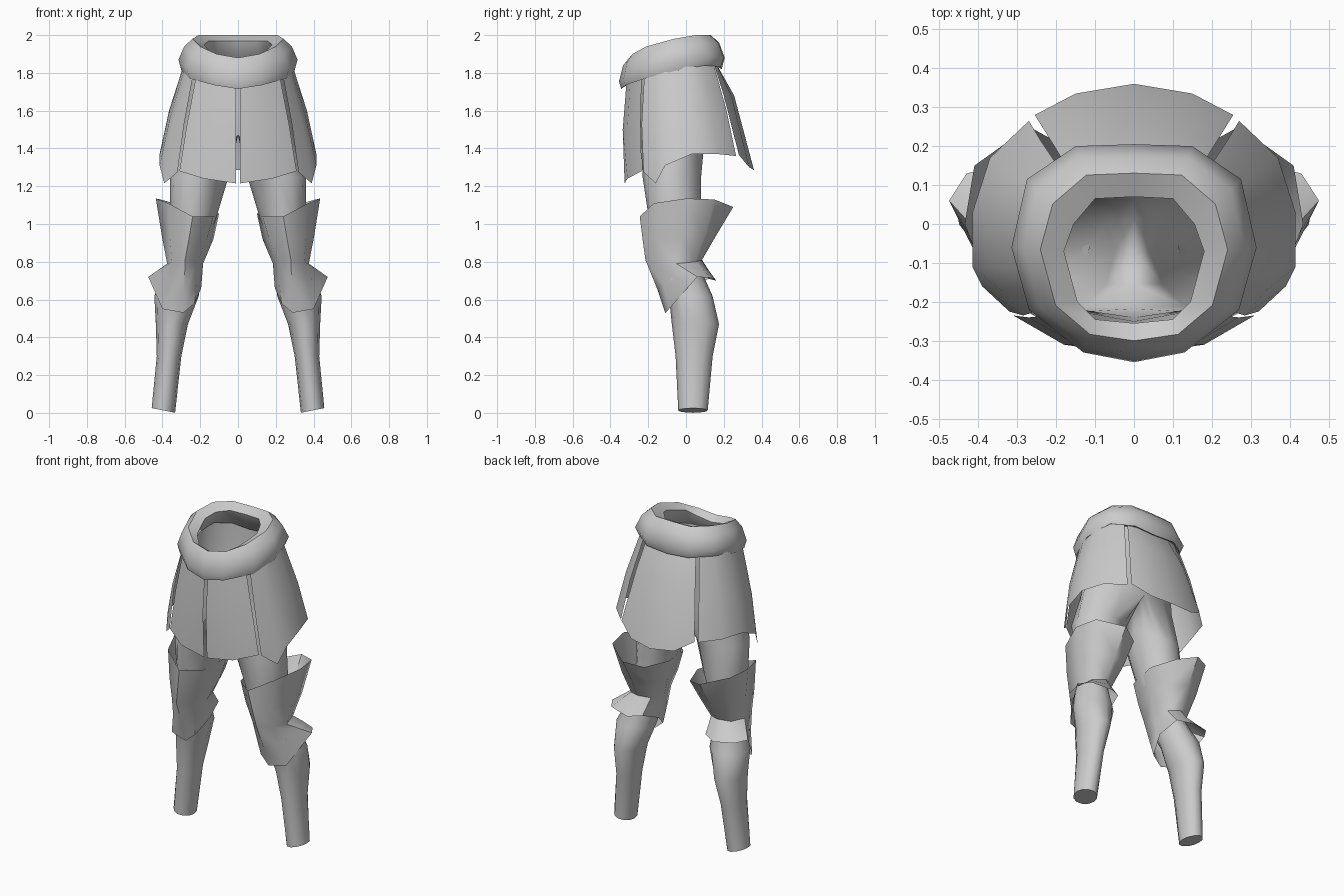
import bpy, bmesh, math

grey = bpy.data.materials.new("plain_grey")
grey.diffuse_color = (0.6, 0.6, 0.6, 1)


def loft(name, rows, closed=True, cap_end=False, loop_rows=False, mirror=True):
    """Skin a list of point rows, leaving out faces that lie on the mirror plane."""
    bm = bmesh.new()
    grid = [[bm.verts.new(p) for p in row] for row in rows]
    n = len(rows[0])
    for r in range(len(rows) if loop_rows else len(rows) - 1):
        a, b = grid[r], grid[(r + 1) % len(rows)]
        for i in range(n if closed else n - 1):
            j = (i + 1) % n
            quad = (a[i], a[j], b[j], b[i])
            if any(abs(v.co.x) > 1e-4 for v in quad):
                bm.faces.new(quad)
    if cap_end:
        bm.faces.new(grid[-1])
    loose = [v for v in bm.verts if not v.link_faces]
    bmesh.ops.delete(bm, geom=loose, context='VERTS')
    bmesh.ops.remove_doubles(bm, verts=bm.verts, dist=1e-4)
    bmesh.ops.recalc_face_normals(bm, faces=bm.faces)
    me = bpy.data.meshes.new(name)
    bm.to_mesh(me)
    bm.free()
    me.materials.append(grey)
    ob = bpy.data.objects.new(name, me)
    bpy.context.collection.objects.link(ob)
    if mirror:
        mod = ob.modifiers.new("mirror", 'MIRROR')
        mod.merge_threshold = 0.001
    bpy.ops.object.select_all(action='DESELECT')
    ob.select_set(True)
    bpy.context.view_layer.objects.active = ob
    bpy.ops.object.shade_smooth_by_angle(angle=math.radians(50))
    return ob


def ring(z, cx, cy, rx, ry, tilt_x=0, tilt_y=0, n=12):
    pts = []
    for i in range(n):
        t = 2 * math.pi * i / n
        x, y = max(0, cx + rx * math.cos(t)), cy + ry * math.sin(t)
        pts.append((x, y, z + tilt_x * (x - cx) + tilt_y * y))
    return pts


# Trousers: open hips above the crotch, then a tapering leg
loft("trouser_legs", [
    ring(1.87, 0, -0.07, 0.25, 0.20, tilt_y=0.25),
    ring(1.62, 0, -0.06, 0.28, 0.19),
    ring(1.47, 0, -0.07, 0.31, 0.17),
    ring(1.25, 0.205, -0.075, 0.155, 0.155),
    ring(1.05, 0.235, -0.06, 0.125, 0.14),
    ring(0.80, 0.28, -0.06, 0.085, 0.12),
    ring(0.62, 0.325, 0.025, 0.118, 0.115),
    ring(0.47, 0.35, 0.05, 0.085, 0.125),
    ring(0.30, 0.365, 0.043, 0.065, 0.098),
    ring(0.013, 0.395, 0.037, 0.062, 0.078, tilt_x=0.2),
], cap_end=True)

# Padded belt: outer xy, inner xy, top, widest and bottom heights, back to front
stations = [
    (0, 0.205, 0, 0.07, 2.0, 1.88, 1.82),
    (0.15, 0.20, 0.10, 0.065, 2.0, 1.88, 1.83),
    (0.275, 0.115, 0.155, 0.0, 2.0, 1.885, 1.84),
    (0.315, -0.06, 0.18, -0.07, 1.98, 1.87, 1.81),
    (0.27, -0.22, 0.145, -0.20, 1.94, 1.82, 1.77),
    (0.13, -0.33, 0.10, -0.245, 1.90, 1.77, 1.735),
    (0, -0.355, 0, -0.255, 1.88, 1.755, 1.715),
]
belt = []
for ox, oy, ix, iy, top, wide, low in stations:
    section = [(0, top - 0.03), (0.45, top), (0.78, top - 0.04), (1, wide),
               (0.88, low), (0.3, low + 0.04)]
    belt.append([(ix + (ox - ix) * f, iy + (oy - iy) * f, z) for f, z in section])
belt += [[(-x, y, z) for x, y, z in row] for row in belt[-2:0:-1]]
loft("padded_belt", belt, loop_rows=True, mirror=False)

# Skirt panels: thin sheets hanging from the belt
loft("front_skirt_panel", [
    [(0.01, -0.315, 1.75), (0.12, -0.295, 1.76), (0.22, -0.235, 1.79)],
    [(0.01, -0.335, 1.50), (0.15, -0.31, 1.51), (0.27, -0.24, 1.53)],
    [(0.01, -0.325, 1.215), (0.18, -0.31, 1.24), (0.31, -0.235, 1.28)],
], closed=False)

loft("side_skirt_panel", [
    [(0.235, -0.22, 1.80), (0.265, -0.16, 1.81), (0.28, -0.11, 1.83),
     (0.285, 0, 1.85), (0.25, 0.09, 1.86), (0.19, 0.14, 1.87)],
    [(0.285, -0.235, 1.53), (0.34, -0.17, 1.53), (0.36, -0.11, 1.56),
     (0.365, 0.02, 1.60), (0.325, 0.135, 1.60), (0.24, 0.215, 1.60)],
    [(0.32, -0.225, 1.275), (0.39, -0.16, 1.215), (0.415, -0.11, 1.31),
     (0.415, 0.03, 1.37), (0.37, 0.17, 1.37), (0.27, 0.265, 1.36)],
], closed=False)

loft("back_skirt_panel", [
    [(0, 0.165, 1.84), (0.11, 0.165, 1.84), (0.175, 0.15, 1.84)],
    [(0, 0.255, 1.68), (0.14, 0.24, 1.68), (0.205, 0.20, 1.68)],
    [(0, 0.36, 1.285), (0.15, 0.335, 1.30), (0.255, 0.28, 1.365)],
], closed=False)

# Leg guard: flared cuff above the knee, pinched, then flared again below
loft("knee_guard", [
    [(0.24, -0.245, 1.04), (0.37, -0.17, 1.11), (0.435, 0, 1.135), (0.41, 0.15, 1.13),
     (0.27, 0.25, 1.09), (0.16, 0.19, 1.06), (0.10, 0.03, 1.055), (0.13, -0.16, 1.04)],
    [(0.26, -0.23, 0.92), (0.36, -0.17, 0.93), (0.402, -0.02, 0.93), (0.38, 0.10, 0.94),
     (0.27, 0.16, 0.94), (0.17, 0.11, 0.93), (0.13, 0, 0.92), (0.165, -0.16, 0.92)],
    [(0.28, -0.215, 0.81), (0.35, -0.16, 0.80), (0.375, -0.05, 0.79), (0.35, 0.05, 0.80),
     (0.28, 0.085, 0.81), (0.21, 0.05, 0.80), (0.185, -0.05, 0.79), (0.215, -0.16, 0.80)],
    [(0.285, -0.15, 0.65), (0.37, -0.12, 0.68), (0.425, 0.005, 0.755), (0.39, 0.09, 0.76),
     (0.29, 0.12, 0.755), (0.215, 0.085, 0.755), (0.19, -0.03, 0.72), (0.22, -0.125, 0.68)],
    [(0.29, -0.11, 0.53), (0.40, -0.09, 0.55), (0.475, 0.06, 0.72), (0.43, 0.13, 0.715),
     (0.30, 0.16, 0.70), (0.22, 0.12, 0.71), (0.195, 0, 0.66), (0.23, -0.10, 0.58)],
])
